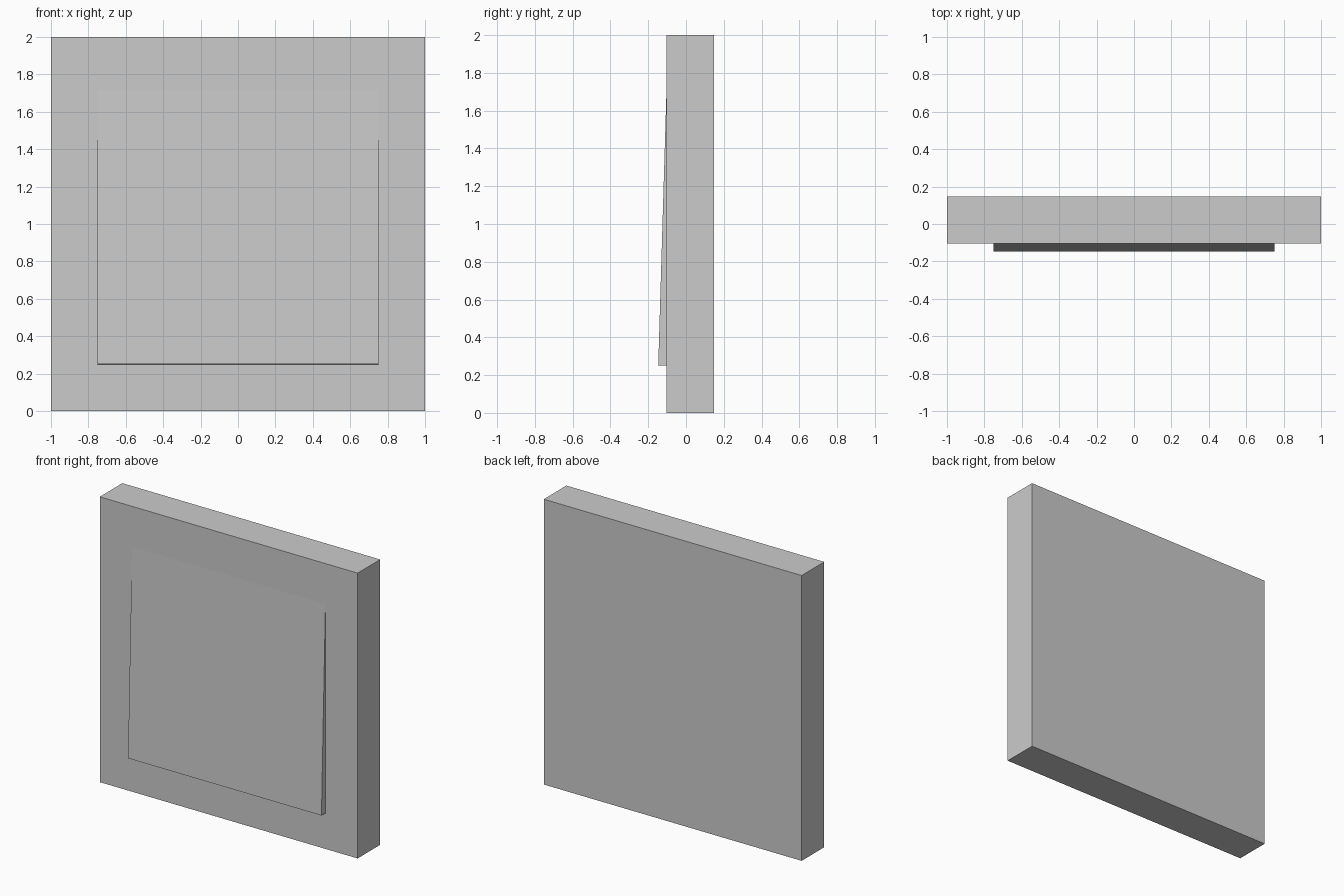
import bpy, bmesh

if "Cube" in bpy.data.objects:
    bpy.data.objects.remove(bpy.data.objects["Cube"])


def extrude_profile(name, profile, half_width):
    """Extrude a (y, z) side profile symmetrically along x."""
    bm = bmesh.new()
    face = bm.faces.new([bm.verts.new((-half_width, y, z)) for y, z in profile])
    result = bmesh.ops.extrude_face_region(bm, geom=[face])
    moved = [g for g in result["geom"] if isinstance(g, bmesh.types.BMVert)]
    bmesh.ops.translate(bm, vec=(2 * half_width, 0, 0), verts=moved)
    bmesh.ops.recalc_face_normals(bm, faces=bm.faces)
    mesh = bpy.data.meshes.new(name)
    bm.to_mesh(mesh)
    bm.free()
    obj = bpy.data.objects.new(name, mesh)
    bpy.context.collection.objects.link(obj)
    return obj


# Square wall plate
extrude_profile("wall_plate", [(-0.103, 0), (0.147, 0), (0.147, 2), (-0.103, 2)], 1.0)

# Slightly tilted rocker, bottom edge pushed out, top sunk into the plate
extrude_profile("rocker", [(-0.147, 0.251), (-0.047, 0.248),
                           (-0.002, 1.747), (-0.102, 1.75)], 0.75)
